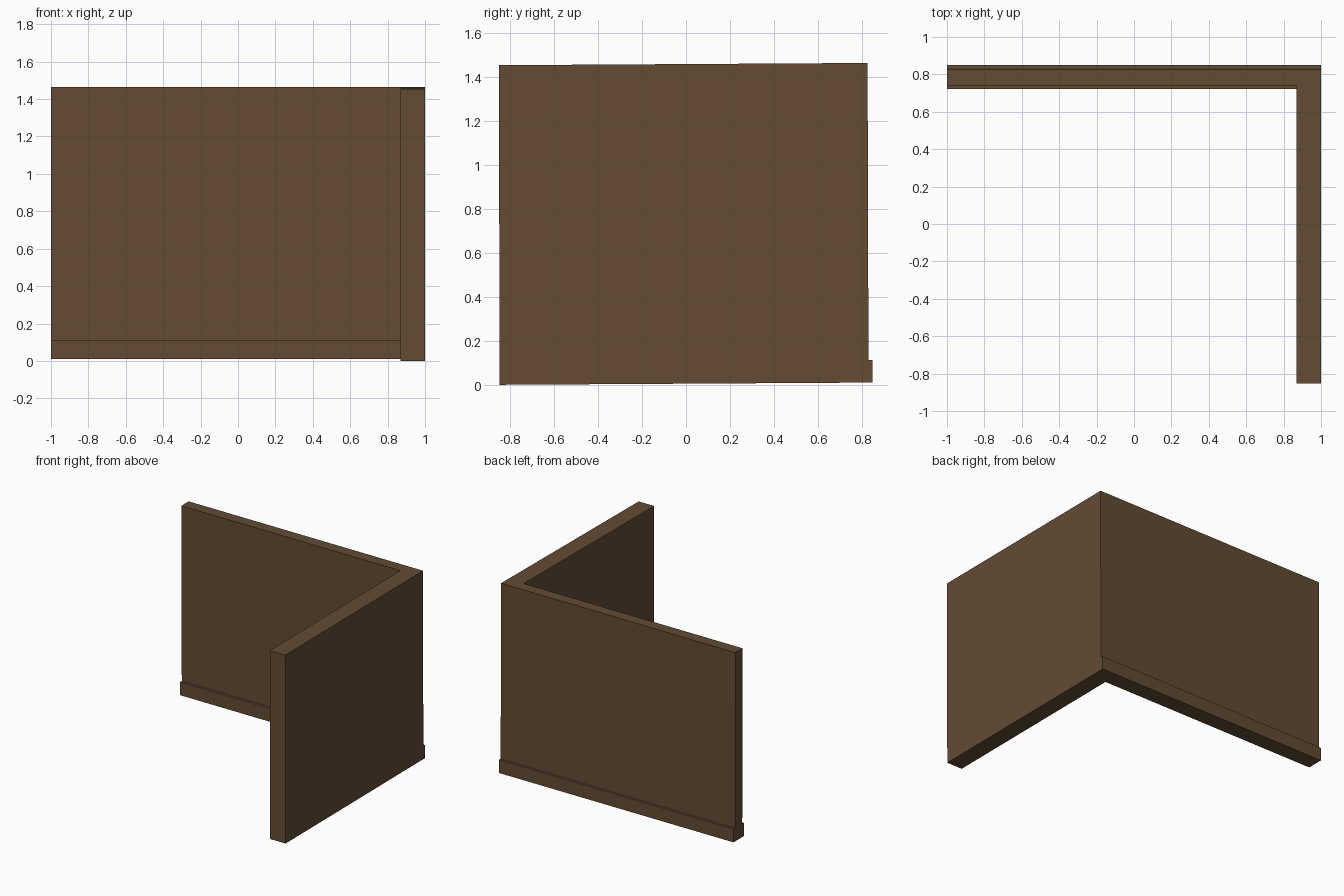
import bpy, bmesh

if "Cube" in bpy.data.objects:
    bpy.data.objects.remove(bpy.data.objects["Cube"])

brown = bpy.data.materials.new("dark brown")
brown.diffuse_color = (0.125, 0.070, 0.034, 1)
brown.use_nodes = True
brown.node_tree.nodes["Principled BSDF"].inputs["Base Color"].default_value = brown.diffuse_color


def l_loop(bm, outer, inner, z):
    """L-shaped plan of the two walls, with the slight lean of the model."""
    plan = [(-1, outer), (1, outer), (1, -0.848),
            (0.868, -0.848), (0.868, inner), (-1, inner)]
    return [bm.verts.new((x, y - 0.003 * z, z + 0.006 * (y + 0.848)))
            for x, y in plan]


def band(bm, a, b, edges):
    for i in edges:
        j = (i + 1) % 6
        bm.faces.new((a[i], a[j], b[j], b[i]))


bm = bmesh.new()
# thicker skirting at the foot of the back wall
base = l_loop(bm, 0.85, 0.723, 0)
lip = l_loop(bm, 0.85, 0.723, 0.102)
# thinner wall above, side wall keeps its thickness
step = l_loop(bm, 0.831, 0.743, 0.102)
top = l_loop(bm, 0.831, 0.743, 1.455)
band(bm, base, lip, range(6))
band(bm, lip, step, (0, 4))  # ledges on both sides of the back wall
band(bm, step, top, range(6))
bm.faces.new(base)
bm.faces.new(top)
bmesh.ops.recalc_face_normals(bm, faces=bm.faces)

mesh = bpy.data.meshes.new("corner_wall")
bm.to_mesh(mesh)
bm.free()
mesh.materials.append(brown)
wall = bpy.data.objects.new("corner_wall", mesh)
bpy.context.collection.objects.link(wall)
